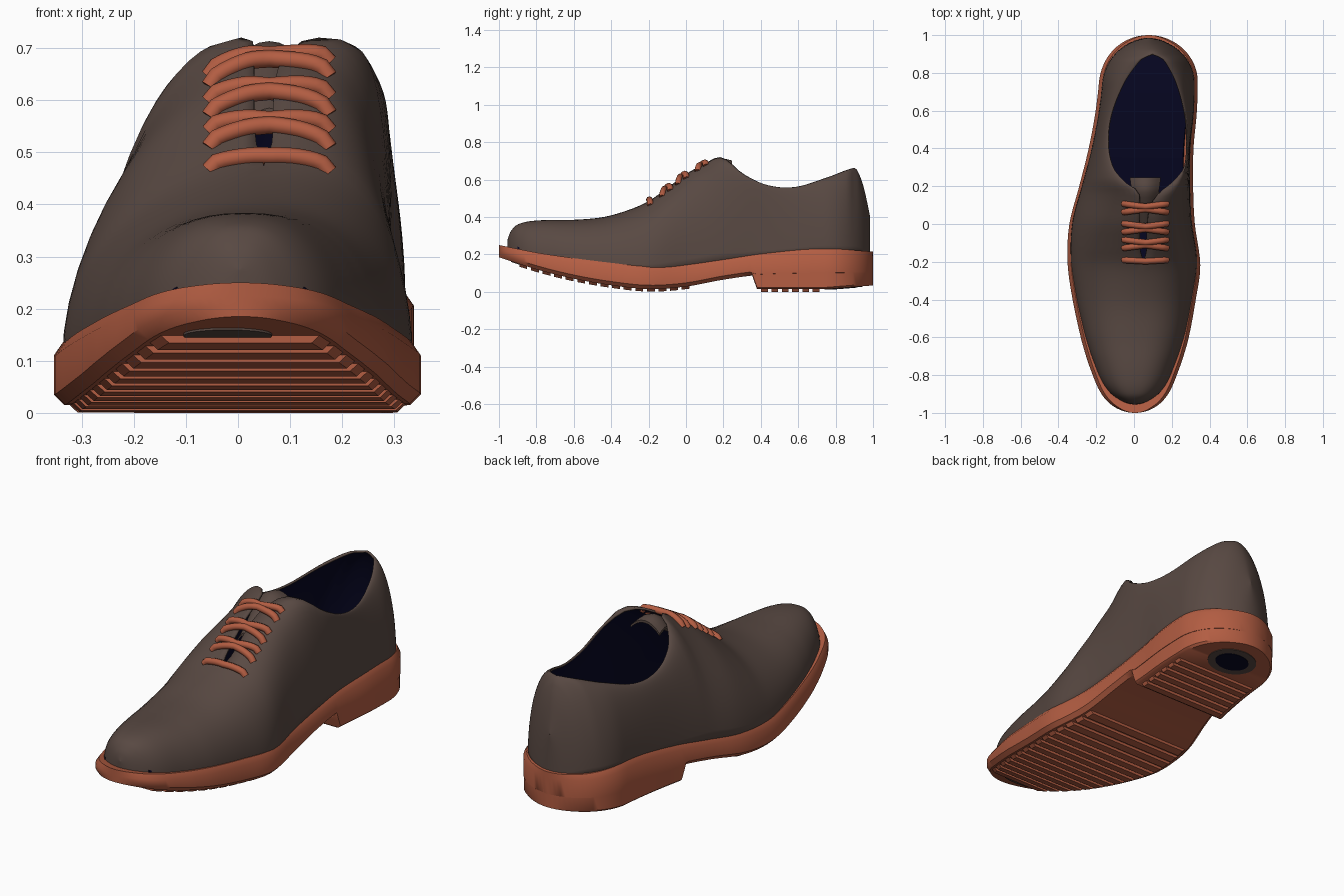
import bpy, bmesh, math
from math import sin, cos, pi

cube = bpy.data.objects.get("Cube")
if cube:
    bpy.data.objects.remove(cube, do_unlink=True)


def material(name, rgb):
    mat = bpy.data.materials.new(name)
    mat.use_nodes = True
    mat.diffuse_color = (*rgb, 1)
    mat.node_tree.nodes["Principled BSDF"].inputs["Base Color"].default_value = (*rgb, 1)
    return mat


leather = material("brown leather", (0.098, 0.066, 0.055))
rubber = material("rust orange", (0.45, 0.11, 0.055))
lining = material("navy lining", (0.002, 0.002, 0.016))


def curve(*pts):
    """Smooth function of y through the given (y, value) points."""
    def slope(i):
        a, b = pts[max(i - 1, 0)], pts[min(i + 1, len(pts) - 1)]
        return (b[1] - a[1]) / (b[0] - a[0])

    def value(y):
        y = min(max(y, pts[0][0]), pts[-1][0])
        i = max(k for k in range(len(pts) - 1) if pts[k][0] <= y)
        (y0, v0), (y1, v1) = pts[i], pts[i + 1]
        h = y1 - y0
        t = (y - y0) / h
        ease = t * t * (3 - 2 * t)
        return (v0 + (v1 - v0) * ease + h * t * (1 - t) ** 2 * slope(i)
                - h * t * t * (1 - t) * slope(i + 1))
    return value


def spread(a, b, n):
    """Values from a to b, closer together at both ends."""
    return [(a + b) / 2 - (b - a) / 2 * cos(pi * i / n) for i in range(n + 1)]


def loft(name, mats, ys, section, closed=True, skip=None):
    """Skin cross-sections, each a list of (x, z), along y."""
    bm = bmesh.new()
    rows = [[bm.verts.new((x, y, z)) for x, z in section(y)] for y in ys]
    n = len(rows[0])
    for i in range(len(rows) - 1):
        for j in range(n if closed else n - 1):
            if skip and skip(ys[i], ys[i + 1], j):
                continue
            k = (j + 1) % n
            bm.faces.new((rows[i][j], rows[i][k], rows[i + 1][k], rows[i + 1][j]))
    if closed:
        bm.faces.new(rows[0][::-1])
        bm.faces.new(rows[-1])
    bmesh.ops.remove_doubles(bm, verts=bm.verts, dist=0.0001)
    mesh = bpy.data.meshes.new(name)
    bm.to_mesh(mesh)
    bm.free()
    mesh.shade_smooth()
    mesh.set_sharp_from_angle(angle=0.7)
    for mat in mats:
        mesh.materials.append(mat)
    obj = bpy.data.objects.new(name, mesh)
    bpy.context.collection.objects.link(obj)
    return obj


# Plan outline (before its ends are rounded) and heights of the sole
left = curve((-1, -.24), (-.8, -.232), (-.6, -.282), (-.4, -.325), (-.2, -.352), (0, -.342),
             (.2, -.29), (.4, -.24), (.6, -.203), (.8, -.182), (1, -.18))
right = curve((-1, .25), (-.8, .24), (-.6, .29), (-.4, .327), (-.22, .351), (0, .322),
              (.2, .313), (.4, .315), (.6, .333), (.8, .338), (1, .335))
sole_top = curve((-1, .25), (-.8, .21), (-.6, .18), (-.4, .155), (-.2, .135), (0, .148),
                 (.2, .175), (.4, .205), (.7, .232), (1, .215))
sole_low = curve((-1, .185), (-.8, .12), (-.6, .07), (-.4, .035), (-.2, .015), (0, .028),
                 (.2, .065), (.4, .09), (1, .1))


def edges(y, inset=0):
    l, r = left(y), right(y)
    mid, half = (l + r) / 2, (r - l) / 2
    overrun = max((-.7 - y) / .3, (y - .75) / .25, 0)
    half *= math.sqrt(max(1 - overrun ** 2, 0))
    half -= inset * min(1, half / .1)
    return mid - half, mid + half


def slab(y, bottom, top, low_inset, inset=0, chamfer=.02, lip=.01):
    """Chamfered cross-section that follows the outline."""
    side = [(low_inset, bottom), (inset, bottom + chamfer), (inset, top - lip),
            (inset + lip * .7, top)]
    return ([(edges(y, d)[0], z) for d, z in side]
            + [(edges(y, d)[1], z) for d, z in reversed(side)])


# Sole and stacked heel
loft("sole", [rubber], spread(-1, 1, 72),
     lambda y: slab(y, sole_low(y), sole_top(y), .02, lip=.026,
                    chamfer=.02 if y < .37 else .004))


def heel_low(y):
    return max(.014 + .02 * max(y - .75, 0) / .25, .1 - (y - .35) * 3)


loft("heel", [rubber], [.35, .365, .38] + spread(.4, 1, 36),
     lambda y: slab(y, heel_low(y), .12, .014, .002, .01, 0))

# Tread ribs under the forefoot and heel
for i in range(15):
    y0 = -.87 + i * .062
    loft("tread_rib", [rubber], [y0 - .021, y0 + .021],
         lambda y: slab(y, sole_low(y) - .014, sole_low(y) + .02, .045, .03, .014, .005))
for i in range(6):
    y0 = .42 + i * .055
    loft("heel_rib", [rubber], [y0 - .018, y0 + .018],
         lambda y: slab(y, 0, .03, .04, .03, .012, .005))


# Worn patches on the underside
def patch(name, mat, cx, cy, rx, ry, low, depth):
    def section(y):
        w = rx * math.sqrt(max(1 - ((y - cy) / ry) ** 2, 0))
        z = low(y)
        return [(cx - w, z - depth), (cx - w, z + .003), (cx + w, z + .003), (cx + w, z - depth)]
    loft(name, [mat], spread(cy - ry, cy + ry, 16), section)


patch("heel_patch", leather, .08, .84, .13, .1, heel_low, .003)
patch("heel_patch_center", lining, .08, .84, .09, .065, heel_low, .005)
patch("toe_patch", leather, -.02, -.9, .085, .035, sole_low, .004)

# Upper: ridge or collar height, opening edges and roundness of each side
crest = curve((-.955, .275), (-.94, .318), (-.9, .36), (-.8, .381), (-.6, .385), (-.44, .4),
              (-.3, .44), (-.2, .485), (-.1, .555), (0, .63), (.1, .685), (.17, .72), (.22, .705),
              (.3, .635), (.43, .572), (.58, .56), (.75, .61), (.9, .663), (.918, .645),
              (.95, .56), (.985, .4))
open_left = curve((-.955, 0), (-.6, .02), (-.21, .05), (-.15, .035), (0, .03), (.1, .03),
                  (.17, .02), (.22, -.045), (.3, -.11), (.43, -.137), (.58, -.12), (.75, -.05),
                  (.85, .02), (.88, .05), (.9, .1), (.985, .08))
open_right = curve((-.955, 0), (-.6, .02), (-.21, .05), (-.15, .065), (0, .07), (.1, .09),
                   (.17, .14), (.22, .2), (.3, .265), (.43, .282), (.58, .27), (.75, .222),
                   (.85, .17), (.88, .145), (.9, .1), (.985, .08))
round_left = curve((-1, .8), (-.6, .85), (-.2, 1.15), (.15, 1.35), (.4, 1.2), (.6, 1.2), (1, 1.1))
round_right = curve((-1, .8), (-.6, .8), (-.2, .8), (.15, .55), (.4, .8), (.6, 1.1), (1, 1.1))


def opening(y):
    l, r = open_left(y), open_right(y)
    if r - l < .004 or y < -.21 or y > .9:
        l = r = (l + r) / 2
    return l, r


def upper_base(y):
    l, r = edges((y - .015) / .97, .016)
    return l, r, sole_top(y) - .03


STEPS = 14


def upper_section(y):
    l, r, low = upper_base(y)
    ol, orr = (min(max(x, l), r) for x in opening(y))
    arc = [pi / 2 * i / STEPS for i in range(STEPS + 1)]
    rise = crest(y) - low

    def point(edge, base, power, a):
        return edge + (base - edge) * max(cos(a), 0) ** power, low + rise * sin(a)
    return ([point(ol, l, round_left(y), a) for a in arc]
            + [point(orr, r, round_right(y), a) for a in reversed(arc)])


def is_gap(y0, y1, j):
    return j == STEPS and any(b - a > .003 for a, b in (opening(y0), opening(y1)))


upper = loft("upper", [leather, lining], spread(-.955, .985, 90), upper_section, False, is_gap)
shell = upper.modifiers.new("lining", 'SOLIDIFY')
shell.thickness = .01
shell.offset = -1
shell.material_offset = 1
shell.material_offset_rim = 0

# Insole
loft("insole", [lining], spread(-.9, .93, 40),
     lambda y: slab(y, sole_top(y) - .01, sole_top(y) + .012, .05, .05, .005, .005))

# Tongue
tongue_top = curve((-.02, .585), (.1, .665), (.18, .712), (.245, .702))


def tongue_section(y):
    half = .05 + .13 * max(y, 0)
    top = [(.06 + half * t / 4, tongue_top(y) - .045 * (t / 4) ** 2) for t in range(-4, 5)]
    return top + [(x, z - .012) for x, z in reversed(top)]


loft("tongue", [leather], [-.02 + .265 * i / 10 for i in range(11)], tongue_section)


# Laces lying on the upper
def surface_z(x, y):
    l, r, low = upper_base(y)
    ol, orr = opening(y)
    u, power = 0, 1
    if x < ol:
        u, power = (x - ol) / (l - ol), round_left(y)
    elif x > orr:
        u, power = (x - orr) / (r - orr), round_right(y)
    c = min(u, 1) ** (1 / power)
    return low + (crest(y) - low) * math.sqrt(1 - c * c)


def lace(y0, bow):
    data = bpy.data.curves.new("lace", 'CURVE')
    data.dimensions = '3D'
    data.bevel_depth = .017
    data.bevel_resolution = 2
    data.use_fill_caps = True
    line = data.splines.new('POLY')
    line.points.add(16)
    for i, p in enumerate(line.points):
        t = i / 8 - 1
        x, y = .06 + .115 * t, y0 + bow * (.3 + .7 * abs(t))
        lift = .006 if abs(t) < .95 else -.006
        p.co = (x, y, surface_z(x, y) + lift, 1)
    line.use_smooth = True
    data.materials.append(rubber)
    bpy.context.collection.objects.link(bpy.data.objects.new("lace", data))


lace(-.2, .01)
for row in (-.105, -.02, .085):
    lace(row, .022)
    lace(row, -.022)
